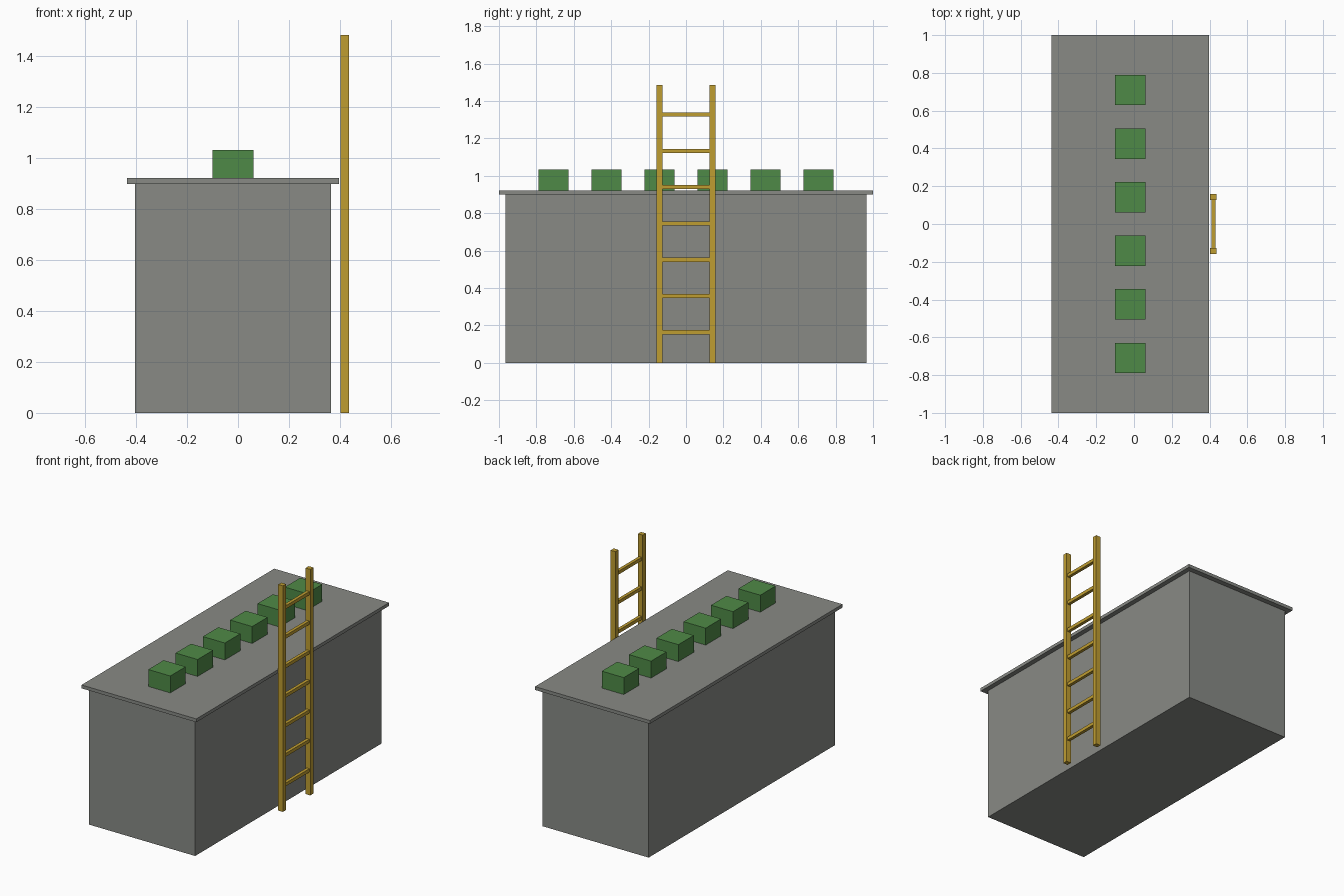
import bpy

default = bpy.data.objects.get("Cube")
if default:
    bpy.data.objects.remove(default, do_unlink=True)


def material(name, rgb):
    mat = bpy.data.materials.new(name)
    mat.use_nodes = True
    color = (*rgb, 1.0)
    mat.diffuse_color = color
    mat.node_tree.nodes["Principled BSDF"].inputs["Base Color"].default_value = color
    return mat


def box(name, low, high, mat):
    """Flat-sided box spanning two opposite corners."""
    center = [(a + b) / 2 for a, b in zip(low, high)]
    bpy.ops.mesh.primitive_cube_add(size=1, location=center)
    obj = bpy.context.object
    obj.name = name
    obj.scale = [b - a for a, b in zip(low, high)]
    bpy.ops.object.transform_apply(location=False, rotation=False, scale=True)
    obj.data.materials.append(mat)
    return obj


gray = material("concrete gray", (0.246, 0.254, 0.235))
green = material("box green", (0.078, 0.254, 0.063))
gold = material("ladder ochre", (0.521, 0.337, 0.031))

# Building body and overhanging roof slab
BODY_TOP, ROOF_TOP = 0.9, 0.922
box("body", (-0.405, -0.966, 0), (0.365, 0.966, BODY_TOP), gray)
box("roof_slab", (-0.437, -1, BODY_TOP), (0.397, 1, ROOF_TOP), gray)

# Row of green boxes along the roof
for i in range(6):
    y = (i - 2.5) * 0.2835
    box(f"roof_box_{i + 1}", (-0.1, y - 0.08, ROOF_TOP), (0.06, y + 0.08, 1.033), green)

# Ladder rails
for side, y in (("front", -0.142), ("back", 0.142)):
    box(f"ladder_rail_{side}", (0.403, y - 0.016, 0), (0.437, y + 0.016, 1.485), gold)

# Ladder rungs between the rails
for i in range(7):
    z = 0.163 + i * 0.194
    box(f"ladder_rung_{i + 1}", (0.41, -0.13, z - 0.011), (0.431, 0.13, z + 0.011), gold)
